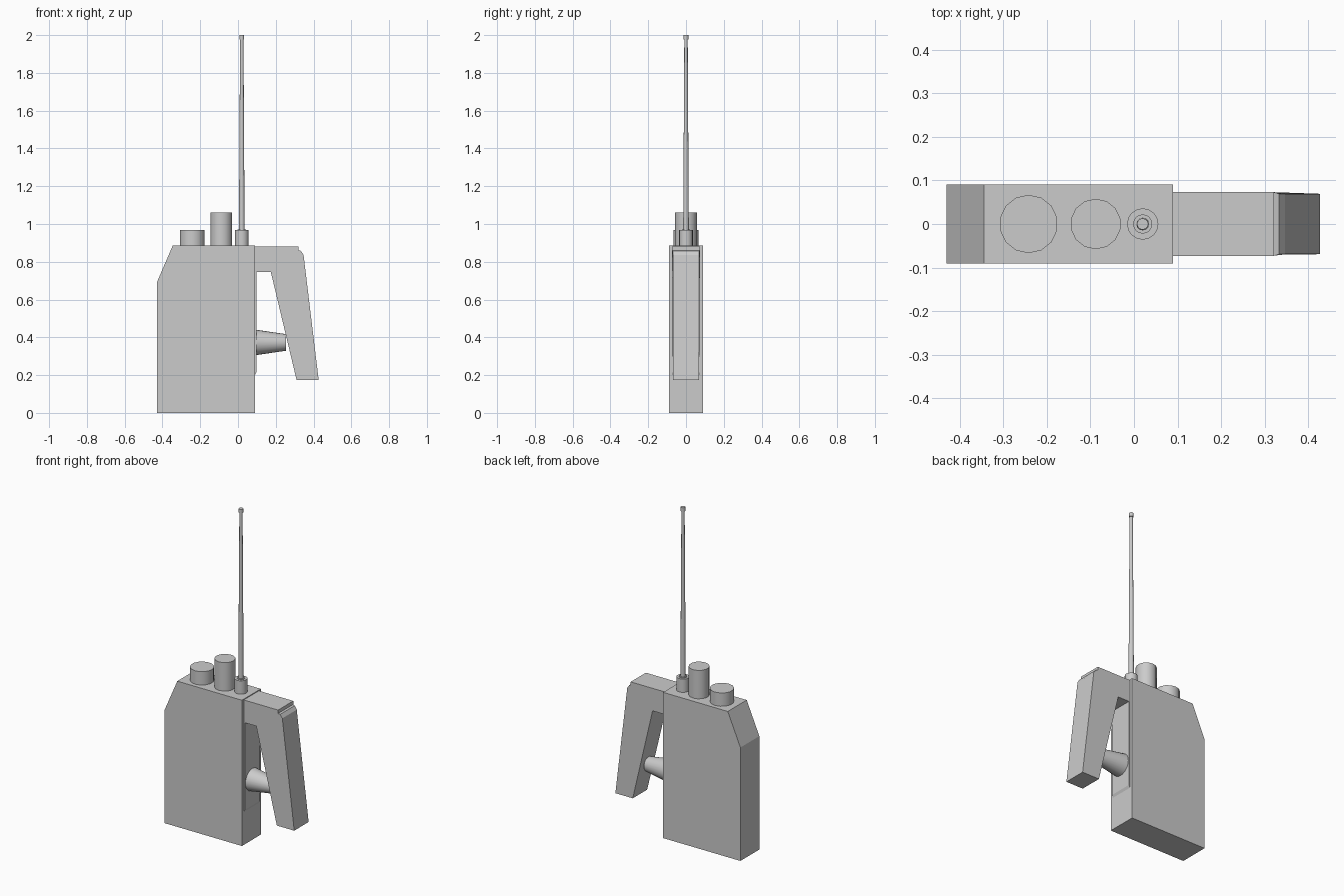
import bpy, bmesh, math
from mathutils import Matrix

if "Cube" in bpy.data.objects:
    bpy.data.objects.remove(bpy.data.objects["Cube"])


def finish(name, bm, smooth=False):
    bmesh.ops.recalc_face_normals(bm, faces=bm.faces)
    me = bpy.data.meshes.new(name)
    bm.to_mesh(me)
    bm.free()
    ob = bpy.data.objects.new(name, me)
    bpy.context.collection.objects.link(ob)
    if smooth:
        bpy.ops.object.select_all(action='DESELECT')
        ob.select_set(True)
        bpy.context.view_layer.objects.active = ob
        bpy.ops.object.shade_smooth_by_angle(angle=math.radians(40))
    return ob


def prism(name, profile, half):
    """Extrude an x/z profile symmetrically along y."""
    bm = bmesh.new()
    face = bm.faces.new([bm.verts.new((x, -half, z)) for x, z in profile])
    new = bmesh.ops.extrude_face_region(bm, geom=[face])['geom']
    for v in new:
        if isinstance(v, bmesh.types.BMVert):
            v.co.y = half
    return finish(name, bm)


def round_part(name, start, length, r1, r2, sides, along_x=False):
    """Cylinder or cone growing from start along z (or x)."""
    bm = bmesh.new()
    bmesh.ops.create_cone(bm, cap_ends=True, segments=sides,
                          radius1=r1, radius2=r2, depth=length)
    m = Matrix.Translation((0, 0, length / 2))
    if along_x:
        m = Matrix.Rotation(math.pi / 2, 4, 'Y') @ m
    bm.transform(Matrix.Translation(start) @ m)
    return finish(name, bm, True)


# Main case with sloped shoulder
prism("body", [(-0.43, 0), (0.09, 0), (0.09, 0.887), (-0.345, 0.887), (-0.43, 0.69)], 0.091)

# Thin mounting plate behind the lever
prism("mounting_plate", [(0.08, 0.2), (0.09, 0.2), (0.097, 0.215), (0.097, 0.882), (0.08, 0.882)], 0.073)

# Arm and hanging lever, slightly narrower past the arm
lever = prism("lever", [(0.085, 0.882), (0.321, 0.882), (0.321, 0.861), (0.333, 0.858),
                        (0.347, 0.837), (0.427, 0.175), (0.31, 0.175),
                        (0.174, 0.745), (0.085, 0.745)], 0.073)
for v in lever.data.vertices:
    if v.co.x > 0.325 or v.co.z < 0.5:
        v.co.y *= 0.95

# Push button between case and lever
round_part("push_button", (0.09, 0, 0.373), 0.163, 0.068, 0.044, 24, True)

# Top knobs
round_part("wide_knob", (-0.242, 0, 0.88), 0.088, 0.067, 0.067, 14)
round_part("tall_knob", (-0.088, 0, 0.88), 0.18, 0.058, 0.058, 14)

# Antenna: socket, collar, tapered rod and tip
round_part("antenna_socket", (0.02, 0, 0.88), 0.088, 0.036, 0.036, 16)
round_part("antenna_collar", (0.02, 0, 0.96), 0.012, 0.022, 0.022, 16)
round_part("antenna_rod", (0.02, 0, 0.96), 1.02, 0.015, 0.009, 12)
round_part("antenna_tip", (0.02, 0, 1.976), 0.024, 0.013, 0.013, 12)
